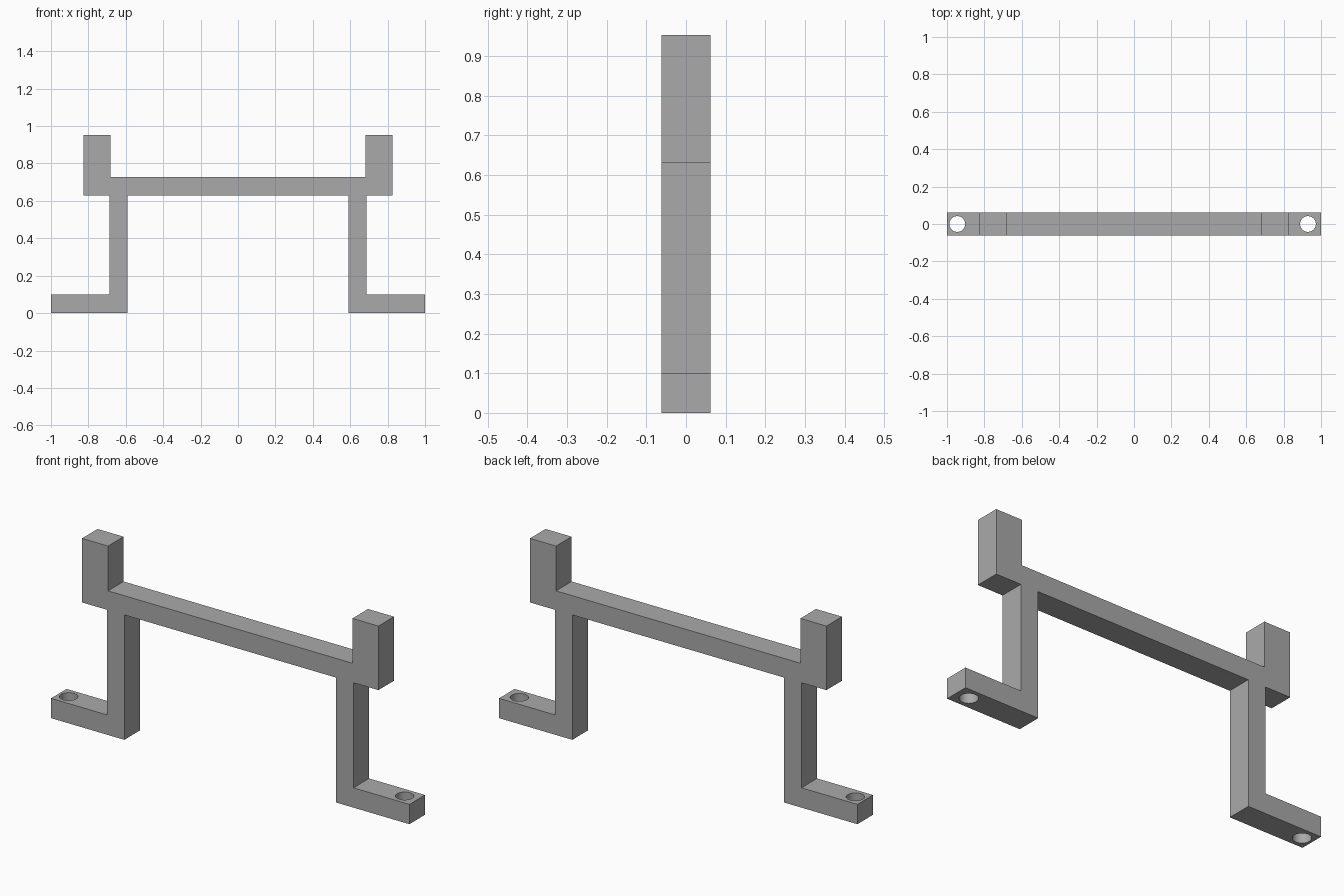
import bpy
import bmesh

cube = bpy.data.objects.get("Cube")
if cube:
    bpy.data.objects.remove(cube, do_unlink=True)

DEPTH = 0.124

grey = bpy.data.materials.new("plain grey")
grey.use_nodes = True
colour = (0.4, 0.4, 0.4, 1)
grey.diffuse_color = colour
grey.node_tree.nodes["Principled BSDF"].inputs["Base Color"].default_value = colour

# Half outline in x and z, from the inner foot corner round to the beam top
foot_end, post_out, post_in, leg_out, leg_in = 1.0, 0.827, 0.682, 0.688, 0.591
foot_top, beam_low, beam_top, post_top = 0.1, 0.63, 0.727, 0.953
half = [
    (leg_in, beam_low), (leg_in, 0), (foot_end, 0), (foot_end, foot_top),
    (leg_out, foot_top), (leg_out, beam_low), (post_out, beam_low),
    (post_out, post_top), (post_in, post_top), (post_in, beam_top),
]
outline = half + [(-x, z) for x, z in reversed(half)]

# Bracket: extruded outline with beam, legs, feet and posts in one piece
bm = bmesh.new()
face = bm.faces.new([bm.verts.new((x, -DEPTH / 2, z)) for x, z in outline])
solid = bmesh.ops.extrude_face_region(bm, geom=[face])
moved = [g for g in solid["geom"] if isinstance(g, bmesh.types.BMVert)]
bmesh.ops.translate(bm, verts=moved, vec=(0, DEPTH, 0))
bmesh.ops.recalc_face_normals(bm, faces=bm.faces[:])
mesh = bpy.data.meshes.new("bracket")
bm.to_mesh(mesh)
bm.free()
mesh.materials.append(grey)
bracket = bpy.data.objects.new("bracket", mesh)
bpy.context.collection.objects.link(bracket)

# Screw holes through both feet
cutters = []
for side, x in (("right", -0.945), ("left", 0.93)):
    bpy.ops.mesh.primitive_cylinder_add(
        vertices=48, radius=0.042, depth=0.3, location=(x, 0, foot_top / 2))
    cutter = bpy.context.object
    cutter.name = side + "_hole_cutter"
    cutter.hide_render = True
    cutter.data.materials.append(grey)
    cutters.append(cutter)
    cut = bracket.modifiers.new(side + " hole", "BOOLEAN")
    cut.operation = "DIFFERENCE"
    cut.solver = "EXACT"
    cut.object = cutter

# Apply the cuts, drop the cutters and smooth the hole walls
bpy.ops.object.select_all(action="DESELECT")
bracket.select_set(True)
bpy.context.view_layer.objects.active = bracket
for name in [m.name for m in bracket.modifiers]:
    bpy.ops.object.modifier_apply(modifier=name)
for cutter in cutters:
    bpy.data.objects.remove(cutter, do_unlink=True)
bpy.ops.object.shade_smooth_by_angle()
